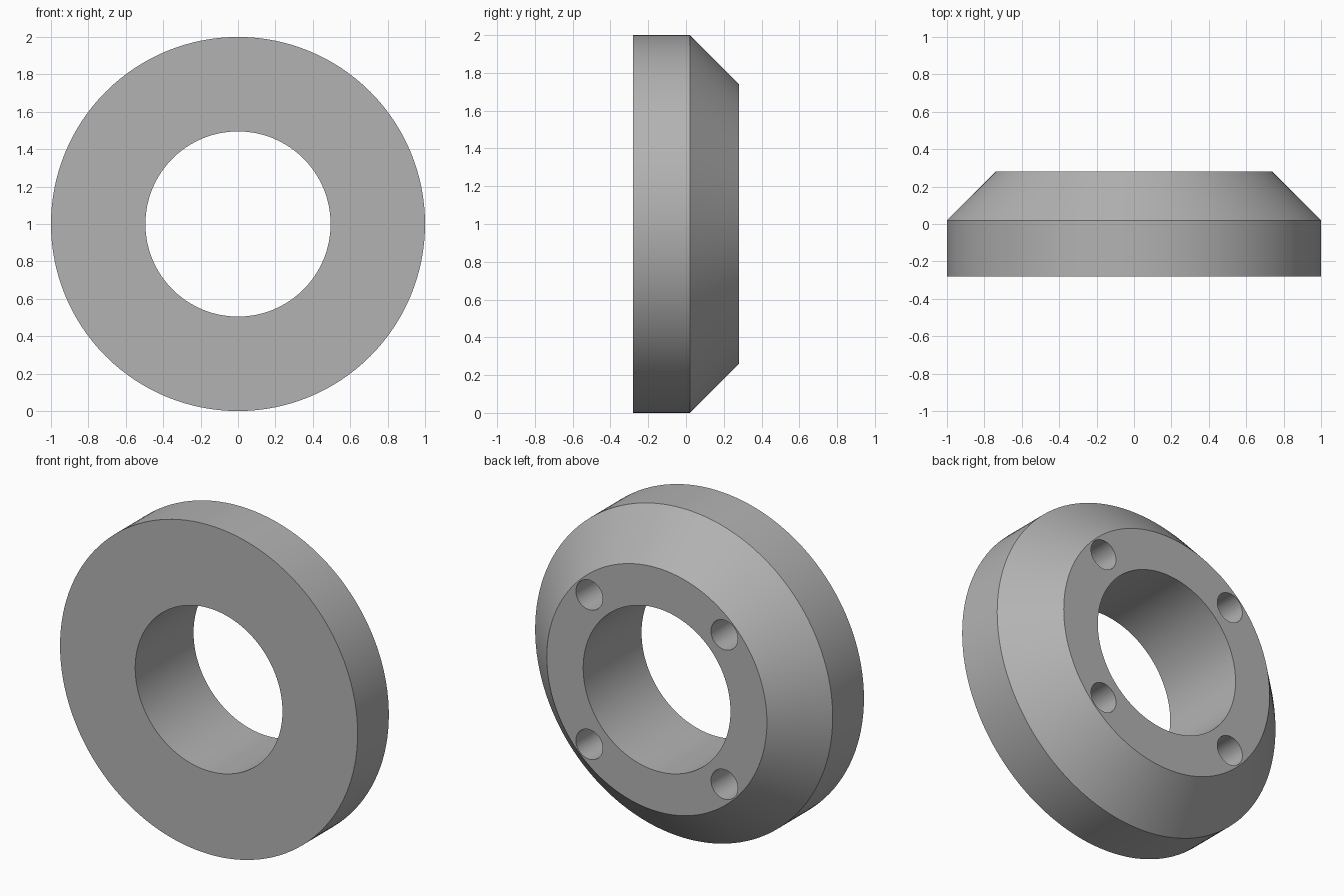
import bpy
import bmesh
from math import radians, tau
from mathutils import Matrix, Vector

if "Cube" in bpy.data.objects:
    bpy.data.objects.remove(bpy.data.objects["Cube"], do_unlink=True)

# Dimensions
OUTER, BORE, BACK = 1.0, 0.495, 0.74
FRONT_Y, EDGE_Y, BACK_Y = -0.28, 0.02, 0.28
HOLE_AT, HOLE_R, HOLE_DEPTH = 0.454, 0.09, 0.38
CENTRE = Vector((0, 0, 1))

grey = bpy.data.materials.new("plain grey")
grey.use_nodes = True
colour = (0.45, 0.45, 0.45, 1)
grey.diffuse_color = colour
grey.node_tree.nodes["Principled BSDF"].inputs["Base Color"].default_value = colour


def make_object(name, bm):
    bmesh.ops.recalc_face_normals(bm, faces=bm.faces)
    mesh = bpy.data.meshes.new(name)
    bm.to_mesh(mesh)
    bm.free()
    mesh.materials.append(grey)
    obj = bpy.data.objects.new(name, mesh)
    bpy.context.collection.objects.link(obj)
    return obj


# Tapered ring: closed (radius, y) profile turned about the y axis
profile = [(BORE, FRONT_Y), (OUTER, FRONT_Y), (OUTER, EDGE_Y), (BACK, BACK_Y), (BORE, BACK_Y)]
bm = bmesh.new()
verts = [bm.verts.new(CENTRE + Vector((r, y, 0))) for r, y in profile]
edges = [bm.edges.new((v, verts[i - 1])) for i, v in enumerate(verts)]
bmesh.ops.spin(bm, geom=verts + edges, cent=CENTRE, axis=(0, 1, 0), angle=tau, steps=128)
bmesh.ops.remove_doubles(bm, verts=bm.verts, dist=0.0001)
ring = make_object("tapered_ring", bm)

# Four blind bolt holes in the back face
bm = bmesh.new()
for sx in (-1, 1):
    for sz in (-1, 1):
        spot = CENTRE + Vector((sx * HOLE_AT, BACK_Y, sz * HOLE_AT))
        bmesh.ops.create_cone(
            bm, cap_ends=True, segments=48, radius1=HOLE_R, radius2=HOLE_R,
            depth=2 * HOLE_DEPTH,
            matrix=Matrix.Translation(spot) @ Matrix.Rotation(radians(90), 4, "X"))
cutter = make_object("bolt_hole_cutter", bm)
cutter.hide_render = True
cutter.hide_set(True)

cut = ring.modifiers.new("bolt holes", "BOOLEAN")
cut.operation = "DIFFERENCE"
cut.solver = "EXACT"
cut.object = cutter

# Apply the cut, then smooth the round walls and keep the rims sharp
bpy.ops.object.select_all(action="DESELECT")
ring.select_set(True)
bpy.context.view_layer.objects.active = ring
bpy.ops.object.modifier_apply(modifier=cut.name)
bpy.data.objects.remove(cutter, do_unlink=True)
bpy.ops.object.shade_smooth_by_angle(angle=radians(30))
